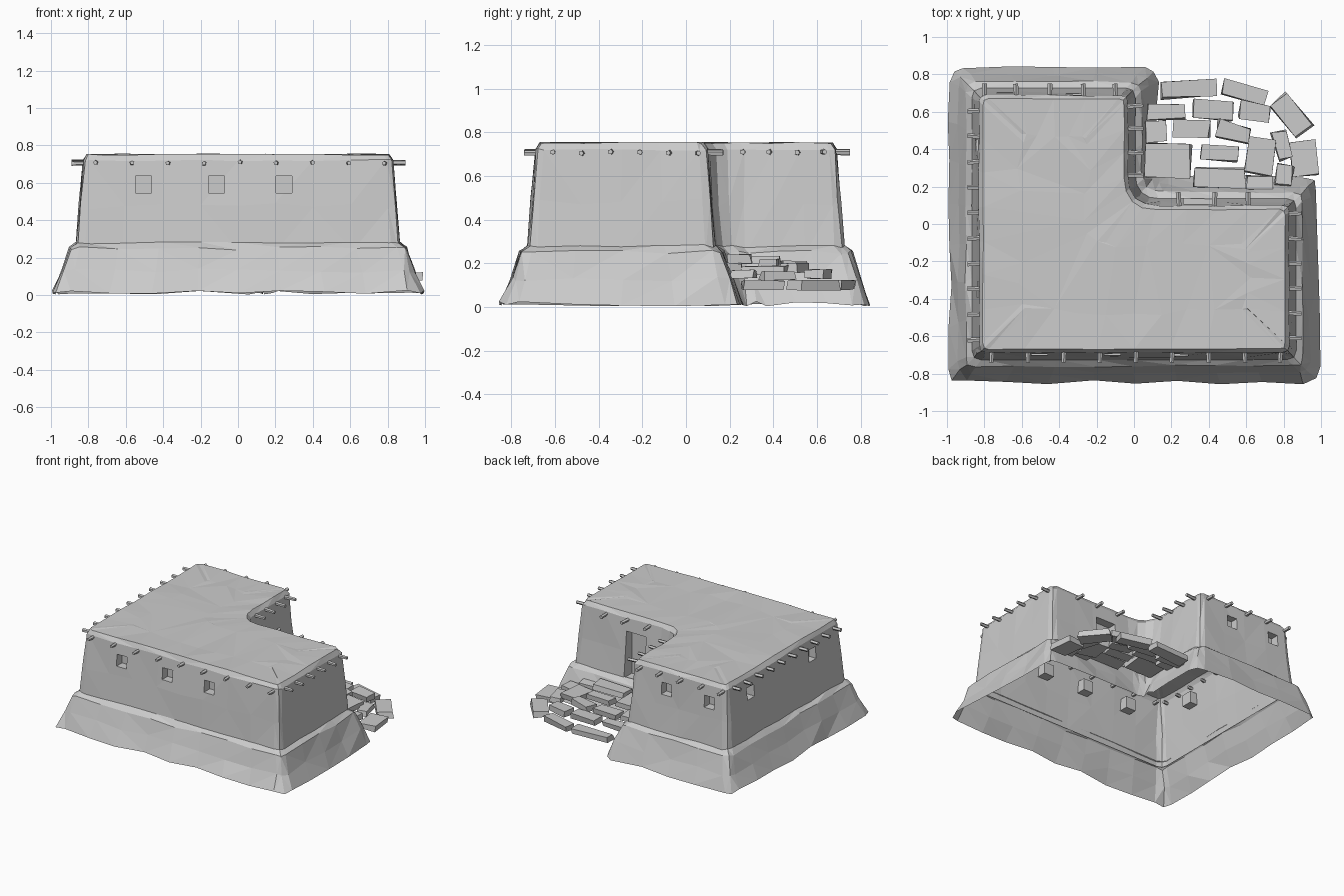
import bpy, bmesh, random
from math import radians, pi
from mathutils import Vector, Matrix

if "Cube" in bpy.data.objects:
    bpy.data.objects.remove(bpy.data.objects["Cube"])

random.seed(4)
rnd = lambda a: random.uniform(-a, a)

# L-shaped footprint: corner x, y and outward direction
CORNERS = [(-.87, -.73, -1, -1), (.87, -.73, 1, -1), (.87, .14, 1, 1),
           (.01, .14, 1, 1), (.01, .73, 1, 1), (-.87, .73, -1, 1)]
SEGMENTS = [8, 4, 4, 3, 4, 7]


def ring(offset, z, cut, inner_cut, noise_xy, noise_z):
    """Offset footprint with softened corners and a rounded inner corner."""
    pts = [Vector((x + offset * sx, y + offset * sy, z)) for x, y, sx, sy in CORNERS]
    arcs = []
    for i, p in enumerate(pts):
        r, n = (inner_cut, 4) if i == 3 else (cut, 2)
        a = p + (pts[i - 1] - p).normalized() * r
        b = p + (pts[(i + 1) % 6] - p).normalized() * r
        arcs.append([a * (1 - t) ** 2 + p * 2 * t * (1 - t) + b * t * t
                     for t in [k / n for k in range(n + 1)]])
    out = []
    for i, arc in enumerate(arcs):
        out += arc
        nxt = arcs[(i + 1) % 6][0]
        out += [arc[-1].lerp(nxt, k / SEGMENTS[i]) for k in range(1, SEGMENTS[i])]
    return [p + Vector((rnd(noise_xy), rnd(noise_xy), rnd(noise_z))) for p in out]


def add_object(name, bm):
    me = bpy.data.meshes.new(name)
    bm.to_mesh(me)
    bm.free()
    ob = bpy.data.objects.new(name, me)
    bpy.context.collection.objects.link(ob)
    return ob


def loft(name, rings, capped):
    bm = bmesh.new()
    loops = [[bm.verts.new(p) for p in r] for r in rings]
    for a, b in zip(loops, loops[1:]):
        for i in range(len(a)):
            j = (i + 1) % len(a)
            bm.faces.new((a[i], a[j], b[j], b[i]))
    if capped:
        bm.faces.new(loops[0][::-1])
        bm.faces.new(loops[-1])
    bmesh.ops.triangulate(bm, faces=bm.faces[:])
    return add_object(name, bm)


def add_box(bm, center, size, rot=0, jitter=0):
    m = Matrix.Translation(center) @ Matrix.Rotation(radians(rot), 4, 'Z') @ Matrix.Diagonal((*size, 1))
    verts = bmesh.ops.create_cube(bm, size=1, matrix=m)['verts']
    for v in verts:
        v.co += Vector((rnd(jitter), rnd(jitter), rnd(jitter * .5)))


# Flared, rough base with a ledge
loft("base_skirt", [ring(.115, .015, .08, .1, .014, .012),
                    ring(.07, .13, .06, .1, .008, .012),
                    ring(.03, .25, .05, .12, .006, .01),
                    ring(-.005, .28, .05, .13, .003, .006)], False)

# Tapered walls and roof
walls = loft("walls_and_roof", [ring(0, .24, .05, .13, 0, 0),
                                ring(-.022, .48, .04, .15, .006, .02),
                                ring(-.042, .72, .035, .17, .004, .005),
                                ring(-.062, .752, .03, .17, .003, .004),
                                ring(-.26, .752, .03, .15, .02, .005)], True)

# Window and door recesses
bm = bmesh.new()
for x in (-.505, -.115, .245):
    add_box(bm, (x, -.72, .592), (.085, .17, .09))
for x in (-.32, -.69):
    add_box(bm, (x, .72, .595), (.085, .17, .09))
for y in (.41, -.35):
    add_box(bm, (-.86, y, .605), (.17, .085, .09))
add_box(bm, (.35, .13, .445), (.17, .18, .35))
cutter = add_object("opening_cutter", bm)
cutter.hide_render = True
cut = walls.modifiers.new("openings", 'BOOLEAN')
cut.operation, cut.object, cut.solver = 'DIFFERENCE', cutter, 'EXACT'
deps = bpy.context.evaluated_depsgraph_get()
cut_mesh = bpy.data.meshes.new_from_object(walls.evaluated_get(deps))
walls.modifiers.clear()
walls.data = cut_mesh
bpy.data.objects.remove(cutter)

# Open the underside of the shell
bm = bmesh.new()
bm.from_mesh(cut_mesh)
bmesh.ops.delete(bm, geom=[f for f in bm.faces if f.calc_center_median().z < .243], context='FACES')
bm.to_mesh(cut_mesh)
bm.free()

# Roof beam ends poking through the walls
bm = bmesh.new()


def beam(x, y, along_x):
    rot = Matrix.Rotation(pi / 2, 4, 'Y' if along_x else 'X')
    m = Matrix.Translation((x, y, .708 + rnd(.004))) @ Matrix.Rotation(rnd(.1), 4, 'Z') @ rot
    bmesh.ops.create_cone(bm, cap_ends=True, segments=5, radius1=.014, radius2=.012,
                          depth=.1, matrix=m)


for i in range(9):
    beam(-.76 + i * .193, -.69, False)
for i in range(10):
    beam(-.84, -.62 + i * .136, True)
for i in range(6):
    beam(.845, -.61 + i * .133, True)
for x in (-.8, -.63, -.45, -.27, -.1):
    beam(x, .7, False)
for x in (.24, .43, .61):
    beam(x, .12, False)
for y in (.26, .38, .51, .63):
    beam(0, y, True)
add_object("roof_beams", bm)

# Stepped stone slabs: x, y, width, depth, turn, top height
SLABS = [(.29, .72, .29, .09, 2, .12), (.59, .70, .24, .08, -16, .12),
         (.84, .58, .22, .12, -50, .12), (.91, .35, .13, .18, 5, .12),
         (.17, .60, .20, .07, 0, .17), (.42, .61, .21, .10, -3, .17),
         (.65, .60, .16, .09, -10, .17), (.79, .42, .08, .15, 15, .165),
         (.80, .26, .09, .11, -5, .17), (.12, .50, .11, .11, 5, .21),
         (.31, .51, .19, .09, -3, .20), (.53, .49, .18, .09, -14, .20),
         (.68, .36, .15, .19, -8, .19), (.18, .34, .24, .18, -3, .235),
         (.46, .38, .20, .08, -5, .22), (.46, .25, .27, .10, -2, .24),
         (.67, .22, .13, .07, 0, .20)]
bm = bmesh.new()
for x, y, w, d, turn, top in SLABS:
    add_box(bm, (x, y, top - .02), (w, d, .04), turn, .009)
add_object("stone_steps", bm)
